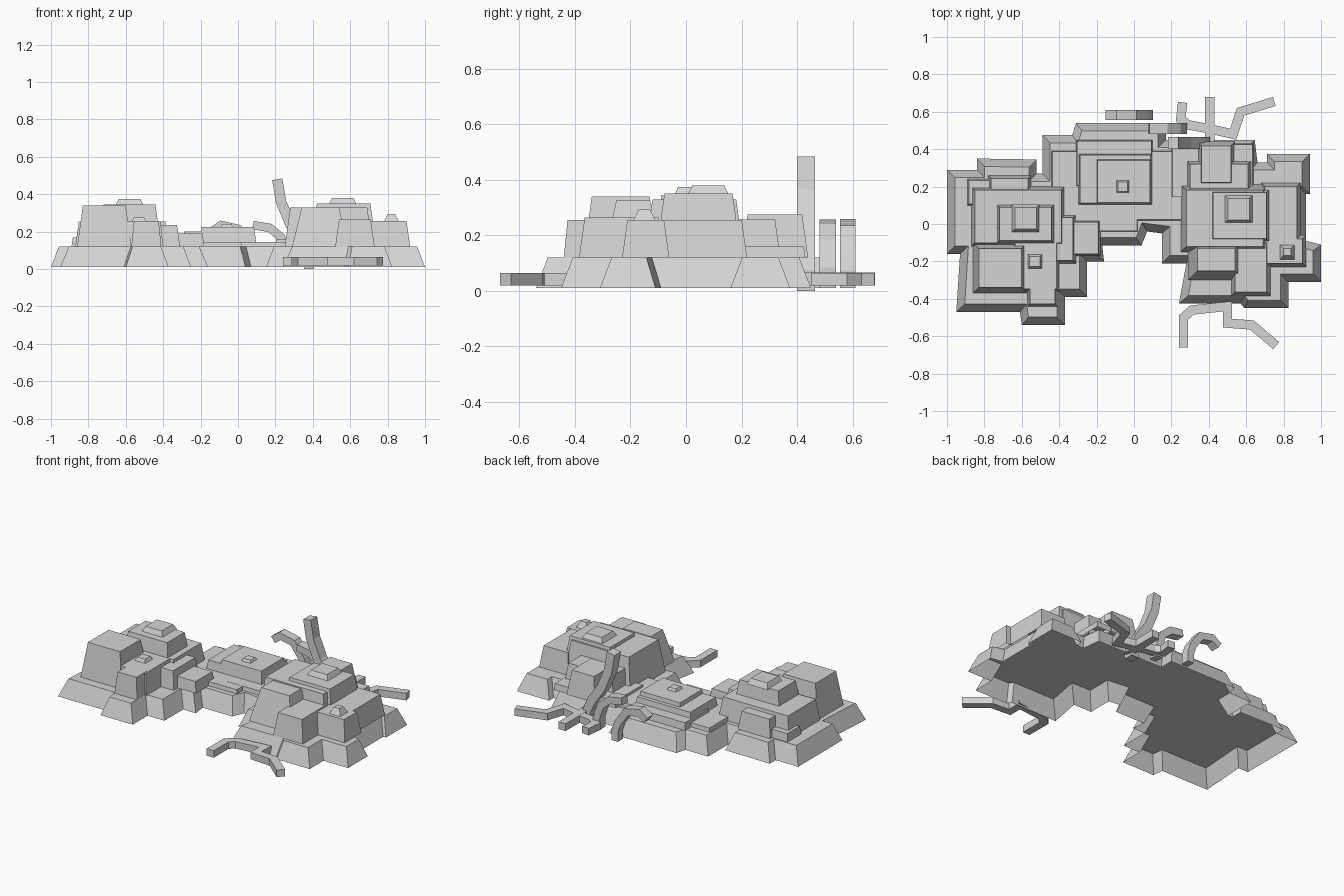
import bpy
import bmesh
from mathutils import Vector

if "Cube" in bpy.data.objects:
    bpy.data.objects.remove(bpy.data.objects["Cube"], do_unlink=True)

stone = bpy.data.materials.new("stone_grey")
stone.use_nodes = True
grey = (0.66, 0.66, 0.66, 1)
stone.diffuse_color = grey
stone.node_tree.nodes["Principled BSDF"].inputs["Base Color"].default_value = grey


def finish(name, bm):
    mesh = bpy.data.meshes.new(name)
    bm.normal_update()
    bm.to_mesh(mesh)
    bm.free()
    mesh.materials.append(stone)
    obj = bpy.data.objects.new(name, mesh)
    bpy.context.collection.objects.link(obj)
    return obj


def miter(before, here, after, distance):
    """Shift a corner to the left of its path, keeping both edges parallel."""
    d_in = (here - before).normalized()
    d_out = (after - here).normalized()
    n_in = Vector((-d_in.y, d_in.x))
    n_out = Vector((-d_out.y, d_out.x))
    total = n_in + n_out
    return here + total * (distance / max(0.3, 1 + n_in.dot(n_out)))


def terrace(name, outline, base, top, inset):
    """Flat-topped rock layer, open underneath, with walls leaning inward."""
    pts = [Vector(p) for p in outline]
    area = sum(a.cross(b) for a, b in zip(pts, pts[1:] + pts[:1]))
    if area < 0:
        pts.reverse()
    count = len(pts)
    bm = bmesh.new()
    low = [bm.verts.new((p.x, p.y, base)) for p in pts]
    high = []
    for i, p in enumerate(pts):
        q = miter(pts[i - 1], p, pts[(i + 1) % count], inset)
        high.append(bm.verts.new((q.x, q.y, top)))
    for i in range(count):
        j = (i + 1) % count
        bm.faces.new((low[i], low[j], high[j], high[i]))
    bm.faces.new(high)
    return finish(name, bm)


def block(name, x0, x1, y0, y1, top, slope=0.14, base=0.12):
    corners = [(x0, y0), (x1, y0), (x1, y1), (x0, y1)]
    return terrace(name, corners, base, top, (top - base) * slope)


def knob(name, x, y, size, base, top):
    return block(name, x - size, x + size, y - size, y + size, top, 0.5, base)


def root(name, path, width, start, end, upright=False):
    """Square-edged root following a path on the ground or in an upright plane."""
    pts = [Vector(p) for p in path]
    pts = [2 * pts[0] - pts[1]] + pts + [2 * pts[-1] - pts[-2]]
    place = (lambda p, d: (p.x, d, p.y)) if upright else (lambda p, d: (p.x, p.y, d))
    bm = bmesh.new()
    rings = []
    for a, b, c in zip(pts, pts[1:], pts[2:]):
        left, right = miter(a, b, c, width / 2), miter(a, b, c, -width / 2)
        ring = [place(left, start), place(right, start), place(right, end), place(left, end)]
        rings.append([bm.verts.new(co) for co in ring])
    for r, s in zip(rings, rings[1:]):
        for i in range(4):
            j = (i + 1) % 4
            bm.faces.new((r[i], r[j], s[j], s[i]))
    bm.faces.new(rings[0])
    bm.faces.new(rings[-1])
    bmesh.ops.recalc_face_normals(bm, faces=bm.faces)
    return finish(name, bm)


# Broad lowest ledge: back edge, right end, front edge, left end
back_edge = [(-1, -.16), (-1, .29), (-.84, .29), (-.84, .35), (-.52, .345), (-.52, .27),
             (-.49, .27), (-.49, .475), (-.33, .475), (-.31, .54), (.17, .54), (.17, .45),
             (.645, .45), (.66, .33), (.71, .33), (.71, .375)]
right_end = [(.94, .375), (.94, .16), (.92, .16), (.92, -.09), (1, -.11), (1, -.31),
             (.825, -.31), (.825, -.45)]
front_edge = [(.59, -.45), (.57, -.425), (.24, -.425), (.28, -.21), (.15, -.21), (.15, -.05),
              (.07, -.04), (.04, -.115), (-.17, -.115), (-.16, -.2), (-.25, -.2), (-.25, -.39),
              (-.37, -.39), (-.37, -.54), (-.6, -.54), (-.61, -.47), (-.95, -.47), (-.93, -.16)]
terrace("base_ledge", back_edge + right_end + front_edge, 0.01, 0.12, 0.042)

# Left rock mass
left_rock = {
    "front_bluff": (-.86, -.57, -.37, -.1, .34),
    "front_step": (-.65, -.4, -.36, -.02, .255, .1),
    "front_toe": (-.57, -.41, -.44, -.3, .256, .1),
    "summit": (-.75, -.41, -.12, .12, .345),
    "back_shelf": (-.87, -.37, -.12, .2, .255),
    "back_step": (-.78, -.55, .1, .26, .235),
    "inner_step": (-.45, -.31, -.21, .05, .235),
    "inner_toe": (-.36, -.18, -.17, .02, .19),
    "outer_toe": (-.89, -.74, .1, .24, .17),
}
for part, size in left_rock.items():
    block("left_" + part, *size)
knob("left_summit_cap", -.58, .03, .075, .34, .375)
knob("left_step_cap", -.53, -.2, .04, .25, .275)

# Low middle rock mass
middle_rock = {
    "shelf": (-.44, .02, -.04, .39, .145),
    "inner_shelf": (-.1, .28, .02, .39, .146),
    "back_shelf": (-.31, .1, .2, .45, .165),
    "body": (-.3, .1, .1, .38, .2),
    "summit": (-.21, .1, .1, .355, .225),
}
for part, size in middle_rock.items():
    block("middle_" + part, *size)
knob("middle_summit_cap", -.06, .2, .035, .22, .24)

# Right rock mass
right_rock = {
    "bluff": (.25, .72, -.15, .21, .33),
    "summit": (.39, .74, -.11, .2, .35),
    "front_bluff": (.29, .59, -.3, -.08, .328, .24),
    "front_corner": (.52, .73, -.385, -.08, .265),
    "outer_step": (.68, .92, -.23, -.06, .256),
    "outer_shelf": (.68, .89, -.2, .22, .255),
    "back_shelf": (.2, .64, .14, .43, .16),
    "back_step": (.28, .63, .15, .34, .258),
    "back_bluff": (.34, .54, .2, .44, .275),
}
for part, size in right_rock.items():
    block("right_" + part, *size)
knob("right_summit_cap", .56, .08, .075, .345, .38)
knob("right_outer_cap", .82, -.15, .042, .25, .295)

# Roots lying on the ground
root("front_root", [(.265, -.66), (.265, -.5), (.31, -.46), (.5, -.44), (.5, -.53),
                    (.63, -.54), (.76, -.65)], .05, .02, .065)
root("back_root", [(.26, .65), (.25, .56), (.29, .53), (.4, .51), (.53, .48),
                   (.57, .6), (.75, .655)], .05, .02, .065)
root("back_root_branch", [(.405, .68), (.405, .42)], .05, .02, .066)

# Roots curling upward
root("tall_root", [(.21, .48), (.23, .36), (.28, .24), (.35, .14), (.38, .07), (.38, 0)],
     .055, .4, .465, True)
root("middle_curl", [(.08, .235), (.17, .22), (.23, .17), (.26, .08), (.26, .01)],
     .045, .48, .54, True)
root("small_curl", [(-.14, .2), (-.09, .235), (0, .215), (.06, .13), (.08, .07), (.08, .01)],
     .045, .555, .61, True)
